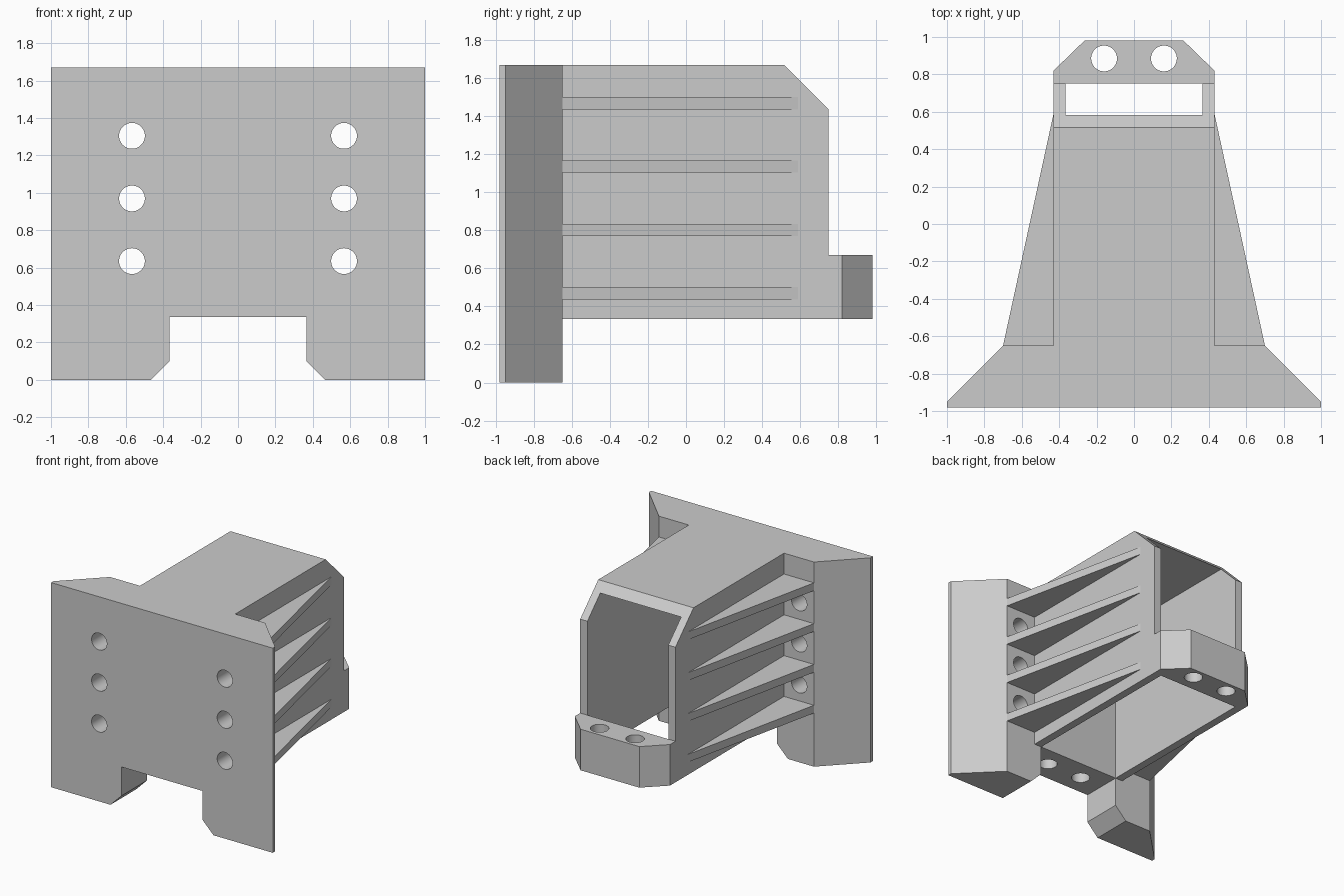
import bpy
import bmesh
from math import radians
from mathutils import Matrix, Vector

if "Cube" in bpy.data.objects:
    bpy.data.objects.remove(bpy.data.objects["Cube"])

grey = bpy.data.materials.new("plain grey")
grey.use_nodes = True
grey.diffuse_color = (0.6, 0.6, 0.6, 1)
grey.node_tree.nodes["Principled BSDF"].inputs["Base Color"].default_value = (0.6, 0.6, 0.6, 1)


def finish(name, bm):
    bmesh.ops.recalc_face_normals(bm, faces=bm.faces)
    mesh = bpy.data.meshes.new(name)
    bm.to_mesh(mesh)
    bm.free()
    mesh.materials.append(grey)
    ob = bpy.data.objects.new(name, mesh)
    bpy.context.collection.objects.link(ob)
    return ob


def prism(name, points, axis, low, high):
    """Extrude a 2D profile along an axis; the profile uses the other two axes in order."""
    bm = bmesh.new()
    verts = []
    for p in points:
        co = list(p)
        co.insert(axis, low)
        verts.append(bm.verts.new(co))
    face = bm.faces.new(verts)
    grown = bmesh.ops.extrude_face_region(bm, geom=[face])["geom"]
    shift = Vector((0, 0, 0))
    shift[axis] = high - low
    bmesh.ops.translate(bm, vec=shift, verts=[v for v in grown if isinstance(v, bmesh.types.BMVert)])
    return finish(name, bm)


def rod(centre, length, along_y=False):
    bm = bmesh.new()
    turn = Matrix.Rotation(radians(90), 4, "X") if along_y else Matrix()
    bmesh.ops.create_cone(bm, cap_ends=True, segments=48, radius1=0.069, radius2=0.069,
                          depth=length, matrix=Matrix.Translation(centre) @ turn)
    return finish("hole_cutter", bm)


def mirrored(half):
    """Complete a profile that is symmetric about x = 0."""
    return half + [(-x, v) for x, v in reversed(half)]


def cut(ob, cutters):
    for c in cutters:
        c.hide_render = True
        mod = ob.modifiers.new("cut", "BOOLEAN")
        mod.operation = "DIFFERENCE"
        mod.solver = "EXACT"
        mod.object = c
    graph = bpy.context.evaluated_depsgraph_get()
    mesh = bpy.data.meshes.new_from_object(ob.evaluated_get(graph))
    ob.modifiers.clear()
    ob.data = mesh
    for c in cutters:
        bpy.data.objects.remove(c)
    bpy.ops.object.select_all(action="DESELECT")
    ob.select_set(True)
    bpy.context.view_layer.objects.active = ob
    bpy.ops.object.shade_smooth_by_angle(angle=radians(25))


BASE, TOP = 0.335, 1.67
FRONT, BACK, JOIN = -0.98, 0.98, -0.65
OUTER, INNER = 0.43, 0.365

# Front plate with bevelled flanks, a bottom notch, bolt holes and blind pin holes
plate = prism("front_plate", mirrored([(1, FRONT), (1, -0.95), (0.7, JOIN)]), 2, 0, TOP)
notch = prism("notch_cutter", mirrored([(0.565, -0.1), (INNER, 0.1), (INNER, BASE)]), 1, -1.2, -0.4)
bolts = [rod((x, -0.8, z), 1, True) for x in (-0.567, 0.567) for z in (0.635, 0.97, 1.305)]
pins = [rod((x, -0.815, BASE), 0.67) for x in (-0.16, 0.16)]
cut(plate, [notch] + bolts + pins)

# Hollow housing, open at the back and below
housing = prism("housing", [(JOIN, BASE), (JOIN, TOP), (0.517, TOP), (0.75, 1.437), (0.75, BASE)],
                0, -OUTER, OUTER)
cavity = prism("cavity_cutter", mirrored([(INNER, -0.9), (INNER, 1.2)]), 2, 0, 1.603)
cut(housing, [cavity])

# Rear lug with two through holes
lug = prism("rear_lug", mirrored([(OUTER, 0.75), (OUTER, 0.82), (0.265, BACK)]), 2, BASE, 0.67)
cut(lug, [rod((x, 0.885, 0.5), 1) for x in (-0.16, 0.16)])

# Tapered ribs bracing the housing against the plate
for side, label in ((1, "left"), (-1, "right")):
    for i in range(4):
        z = 0.437 + i * 0.333
        prism(f"{label}_rib_{i + 1}", [(side * OUTER, JOIN), (side * 0.7, JOIN), (side * OUTER, 0.59)],
              2, z, z + 0.064)
